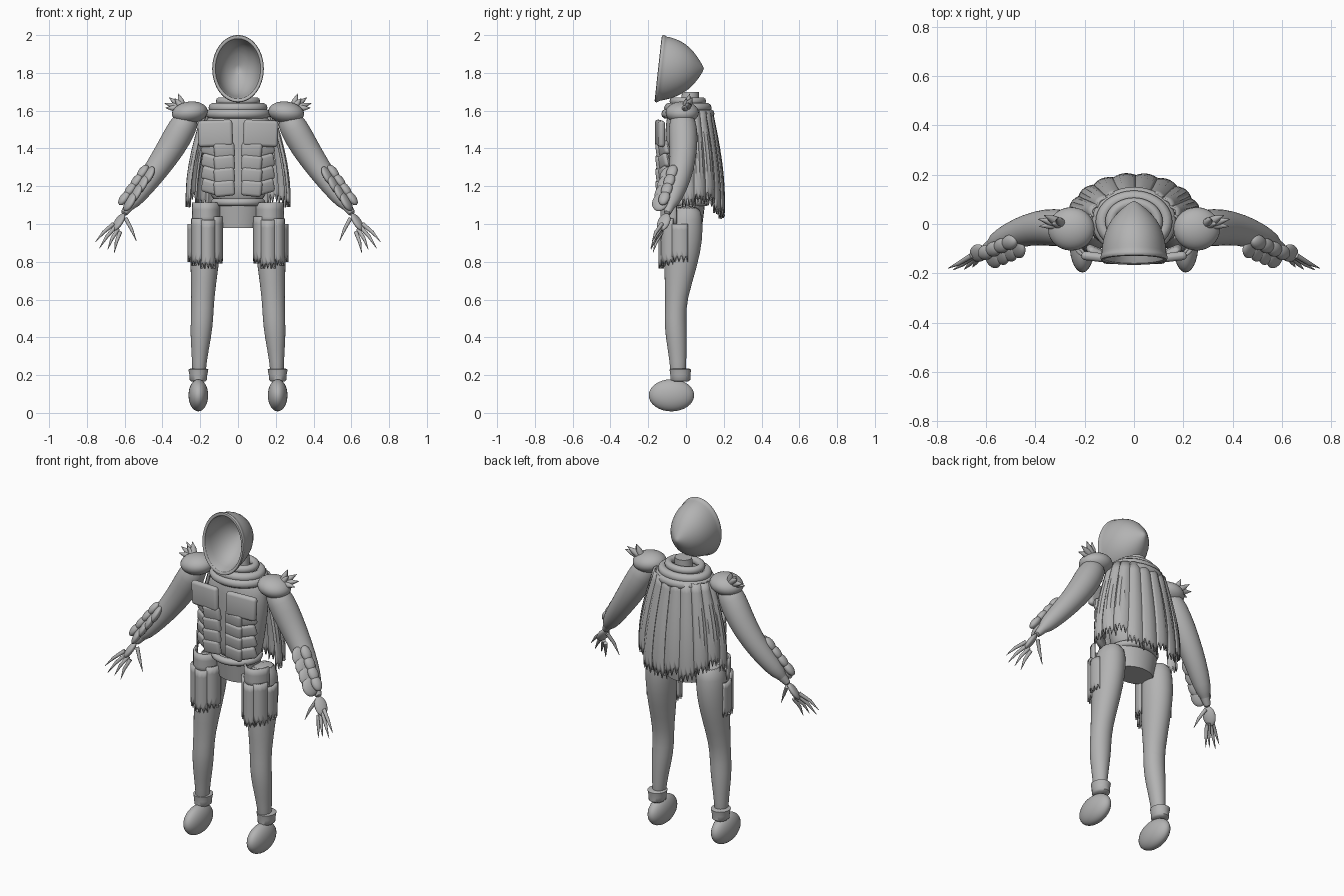
import bpy, bmesh, math
from mathutils import Vector, Matrix, Euler

cube = bpy.data.objects.get("Cube")
if cube:
    bpy.data.objects.remove(cube)

grey = bpy.data.materials.new("plain_grey")
grey.use_nodes = True
colour = (0.45, 0.45, 0.45, 1)
grey.diffuse_color = colour
grey.node_tree.nodes["Principled BSDF"].inputs["Base Color"].default_value = colour


def finish(name, bm, mirror=False, subsurf=0, solid=0, angle=50):
    bmesh.ops.recalc_face_normals(bm, faces=bm.faces)
    mesh = bpy.data.meshes.new(name)
    bm.to_mesh(mesh)
    bm.free()
    mesh.materials.append(grey)
    ob = bpy.data.objects.new(name, mesh)
    bpy.context.collection.objects.link(ob)
    bpy.ops.object.select_all(action='DESELECT')
    ob.select_set(True)
    bpy.context.view_layer.objects.active = ob
    bpy.ops.object.shade_smooth_by_angle(angle=math.radians(angle))
    if solid:
        m = ob.modifiers.new("thickness", 'SOLIDIFY')
        m.thickness, m.offset = solid, 0
    if subsurf:
        m = ob.modifiers.new("smooth", 'SUBSURF')
        m.levels = m.render_levels = subsurf
    if mirror:
        m = ob.modifiers.new("mirror", 'MIRROR')
        m.use_mirror_merge = False
    return ob


def skin(bm, rings, caps=True):
    """Join equal rings of points into a closed tube."""
    loops = [[bm.verts.new(p) for p in ring] for ring in rings]
    n = len(loops[0])
    for a, b in zip(loops, loops[1:]):
        for i in range(n):
            j = (i + 1) % n
            bm.faces.new((a[i], a[j], b[j], b[i]))
    if caps:
        bm.faces.new(loops[0])
        bm.faces.new(loops[-1])


def ellipse(c, u, v, n=24):
    c, u, v = Vector(c), Vector(u), Vector(v)
    turns = [math.tau * i / n for i in range(n)]
    return [c + u * math.cos(t) + v * math.sin(t) for t in turns]


def stack(bm, rows):
    """Horizontal ellipses: x, y, z, half width, half depth."""
    skin(bm, [ellipse((x, y, z), (rx, 0, 0), (0, ry, 0)) for x, y, z, rx, ry in rows])


def tube(bm, rows, n=20):
    """Round tube through points x, y, z, radius."""
    pts = [Vector(r[:3]) for r in rows]
    rings = []
    for i, r in enumerate(rows):
        d = pts[min(i + 1, len(pts) - 1)] - pts[max(i - 1, 0)]
        u = d.cross(Vector((0, 1, 0))).normalized()
        v = d.normalized().cross(u)
        rings.append(ellipse(pts[i], u * r[3], v * r[3], n))
    skin(bm, rings)


def ball(bm, c, size, rot=None):
    rot = rot or Matrix.Identity(4)
    m = Matrix.Translation(c) @ rot @ Matrix.Diagonal((*size, 1))
    bmesh.ops.create_uvsphere(bm, u_segments=28, v_segments=16, radius=1, matrix=m)


def slab(bm, c, size, rot, bevel=0.017):
    m = Matrix.Translation(c) @ Euler(rot).to_matrix().to_4x4() @ Matrix.Diagonal((*size, 1))
    part = bmesh.new()
    bmesh.ops.create_cube(part, size=1, matrix=m)
    bmesh.ops.bevel(part, geom=part.edges[:], offset=bevel, segments=3, profile=0.5, affect='EDGES')
    mesh = bpy.data.meshes.new("slab_part")
    part.to_mesh(mesh)
    part.free()
    bm.from_mesh(mesh)
    bpy.data.meshes.remove(mesh)


def hoop(bm, c, rx, ry, r):
    """Horizontal elliptical ring."""
    rings = []
    for i in range(41):
        t = math.tau * i / 40
        out = Vector((math.cos(t), math.sin(t), 0))
        mid = Vector((c[0] + rx * out.x, c[1] + ry * out.y, c[2]))
        rings.append(ellipse(mid, out * r, (0, 0, r), 10))
    skin(bm, rings, caps=False)
    bmesh.ops.remove_doubles(bm, verts=bm.verts, dist=1e-5)


def sheet(bm, func, cols, rows):
    grid = [[bm.verts.new(func(i / cols, j / rows, i)) for i in range(cols + 1)]
            for j in range(rows + 1)]
    for a, b in zip(grid, grid[1:]):
        for i in range(cols):
            bm.faces.new((a[i], a[i + 1], b[i + 1], b[i]))


# Hood: outer bell from its tip to the rim, then back inside
bm = bmesh.new()
rings = []
for y, rx, rz in [(.095, .004, .004), (.065, .048, .057), (.02, .094, .112),
                  (-.04, .122, .15), (-.1, .132, .168), (-.125, .132, .17),
                  (-.13, .138, .18), (-.148, .138, .18), (-.15, .118, .157),
                  (-.1, .113, .15), (-.05, .1, .136), (.01, .068, .085), (.045, .004, .004)]:
    tilt = .11 * min(1, max(0, (.09 - y) / .2))
    rings.append(ellipse((0, y, 1.822), (rx, 0, 0), (0, rz * tilt, rz), 32))
skin(bm, rings)
finish("hood", bm, subsurf=1, angle=70)

# Neck and collar rings
bm = bmesh.new()
stack(bm, [(0, .01, 1.55, .07, .06), (0, .02, 1.64, .052, .05), (0, .025, 1.7, .048, .045)])
finish("neck", bm)
for i, (z, rx, ry, r) in enumerate([(1.65, .095, .075, .022), (1.615, .13, .1, .026), (1.583, .145, .115, .026)]):
    bm = bmesh.new()
    hoop(bm, (0, .01, z), rx, ry, r)
    finish(f"collar_ring_{i + 1}", bm)

# Torso, pelvis and belt
bm = bmesh.new()
stack(bm, [(0, 0, 1.09, .14, .1), (0, 0, 1.2, .155, .105), (0, 0, 1.4, .19, .11),
           (0, 0, 1.52, .19, .11), (0, 0, 1.58, .15, .1), (0, 0, 1.62, .08, .07)])
finish("torso", bm, subsurf=1)
bm = bmesh.new()
stack(bm, [(0, 0, .98, .115, .085), (0, 0, 1.1, .14, .1)])
finish("pelvis", bm)
bm = bmesh.new()
hoop(bm, (0, -.01, 1.115), .125, .115, .02)
finish("belt", bm)

# Chest armour: upper plate over rows of overlapping scales
bm = bmesh.new()
slab(bm, (.12, -.138, 1.48), (.185, .036, .14), (0, .04, .12))
slab(bm, (.068, -.138, 1.3), (.07, .03, .24), (0, 0, 0))
for i in range(4):
    z = 1.39 - .067 * i
    slab(bm, (.072, -.142, z), (.11, .034, .085), (.12, .1, 0))
    slab(bm, (.143, -.118, z + .008), (.105, .034, .075), (.15, -.25, .4))
finish("chest_armour", bm, mirror=True)

# Legs, ankle cuffs and feet
bm = bmesh.new()
stack(bm, [(.165, .005, 1.1, .06, .07), (.165, -.002, 1.03, .082, .09), (.17, -.01, .92, .085, .1),
           (.177, -.028, .78, .075, .09), (.187, -.052, .6, .06, .056), (.19, -.057, .5, .06, .058),
           (.197, -.052, .4, .056, .057), (.205, -.042, .27, .037, .043), (.208, -.04, .15, .035, .04)])
finish("leg", bm, mirror=True, subsurf=1)
bm = bmesh.new()
stack(bm, [(.21, -.03, .165, .036, .04), (.21, -.03, .175, .046, .053), (.21, -.03, .2, .047, .053),
           (.21, -.03, .23, .053, .057), (.21, -.03, .235, .04, .045)])
finish("ankle_cuff", bm, mirror=True)
bm = bmesh.new()
ball(bm, (.21, -.077, .093), (.052, .12, .085))
finish("foot", bm, mirror=True)


# Thigh guards: curved strips with ragged ends, below a hip plate
def guard(a0, a1, top, low, grow, jag):
    def place(u, v, i):
        t = math.radians(a0 + (a1 - a0) * u)
        k = 1 + grow + .12 * math.sin(math.pi * u)
        z = top + (low - top + (jag if i % 2 else 0)) * v
        return (.168 + .085 * k * math.cos(t), -.015 + .115 * k * math.sin(t), z)
    return place


bm = bmesh.new()
for a0, a1, top, low in [(-165, -118, 1.04, .79), (-122, -72, 1.02, .765), (-76, -28, 1.03, .78), (-32, 12, 1.0, .8)]:
    sheet(bm, guard(a0, a1, top, low, -.03, .035), 8, 6)
finish("thigh_guard", bm, mirror=True, solid=.014)
bm = bmesh.new()
sheet(bm, guard(-160, -20, 1.115, 1.0, -.12, 0), 10, 3)
finish("hip_plate", bm, mirror=True, solid=.012)


# Cape: overlapping strips, flared and torn at the hem
def cape_strip(a0, a1, k):
    def place(u, v, i):
        t = math.radians(a0 + (a1 - a0) * u)
        flare = math.sin(v * math.pi / 2)
        lift = .012 * math.sin(math.pi * u) - .008 * u
        rx, ry = .175 + .09 * flare + lift, .12 + .065 * flare + lift
        hem = 1.0 + .09 * abs(math.cos(t)) + .025 * (k % 3) + (.05 if i % 2 else 0)
        return (rx * math.cos(t), .01 + ry * math.sin(t), 1.6 + (hem - 1.6) * v)
    return place


bm = bmesh.new()
for k in range(10):
    a = -8 + 19.6 * k
    sheet(bm, cape_strip(a - 1, a + 21, k), 8, 10)
finish("cape", bm, solid=.01)

# Shoulder pads with spikes
bm = bmesh.new()
ball(bm, (.255, -.02, 1.59), (.095, .088, .058), Matrix.Rotation(.12, 4, 'Y'))
finish("shoulder_pad", bm, mirror=True)
bm = bmesh.new()
for x, y, z in [(.39, .02, 1.64), (.365, .035, 1.67), (.315, .02, 1.69), (.385, -.01, 1.615), (.335, .0, 1.665)]:
    base = Vector((.29, 0, 1.61)).lerp(Vector((x, y, z)), .12)
    tube(bm, [(*base, .02), (*base.lerp(Vector((x, y, z)), .5), .016), (x, y, z, .001)], 10)
finish("shoulder_spikes", bm, mirror=True)

# Arms with flared sleeves
bm = bmesh.new()
tube(bm, [(.25, -.02, 1.59, .06), (.295, -.017, 1.51, .078), (.35, -.012, 1.41, .076), (.43, -.022, 1.29, .065),
          (.505, -.05, 1.19, .056), (.565, -.08, 1.11, .042), (.572, -.084, 1.1, .024), (.612, -.104, 1.045, .022)])
finish("arm", bm, mirror=True, subsurf=1)

# Forearm scales
bm = bmesh.new()
along = Vector((.12, -.05, -.17))
turn = along.to_track_quat('Z', 'Y').to_matrix().to_4x4()
for i in range(4):
    mid = Vector((.475, -.095, 1.255)) + along * (.27 * i)
    ball(bm, mid, (.046, .02, .055), turn @ Matrix.Rotation(.15, 4, 'X'))
    ball(bm, mid + Vector((.03, .02, .02)), (.03, .022, .045), turn)
finish("forearm_scales", bm, mirror=True)

# Hands: palm, four clawed fingers and a thumb
bm = bmesh.new()
palm = Vector((.62, -.112, 1.02)) - Vector((.59, -.095, 1.07))
ball(bm, (.632, -.118, 1.01), (.036, .018, .055), palm.to_track_quat('Z', 'Y').to_matrix().to_4x4())
finish("palm", bm, mirror=True)
bm = bmesh.new()
for i, tip in enumerate([(.755, -.18, .905), (.735, -.187, .87), (.69, -.185, .865), (.655, -.175, .848)]):
    base = Vector((.66 - .012 * i, -.128, 1.0 - .014 * i))
    knuckle = base.lerp(Vector(tip), .5) + Vector((.004, -.006, .004))
    tube(bm, [(*base, .011), (*knuckle, .009), (*tip, .001)], 10)
tube(bm, [(.595, -.105, 1.03, .011), (.565, -.125, .975, .009), (.537, -.135, .908, .001)], 10)
finish("fingers", bm, mirror=True)
